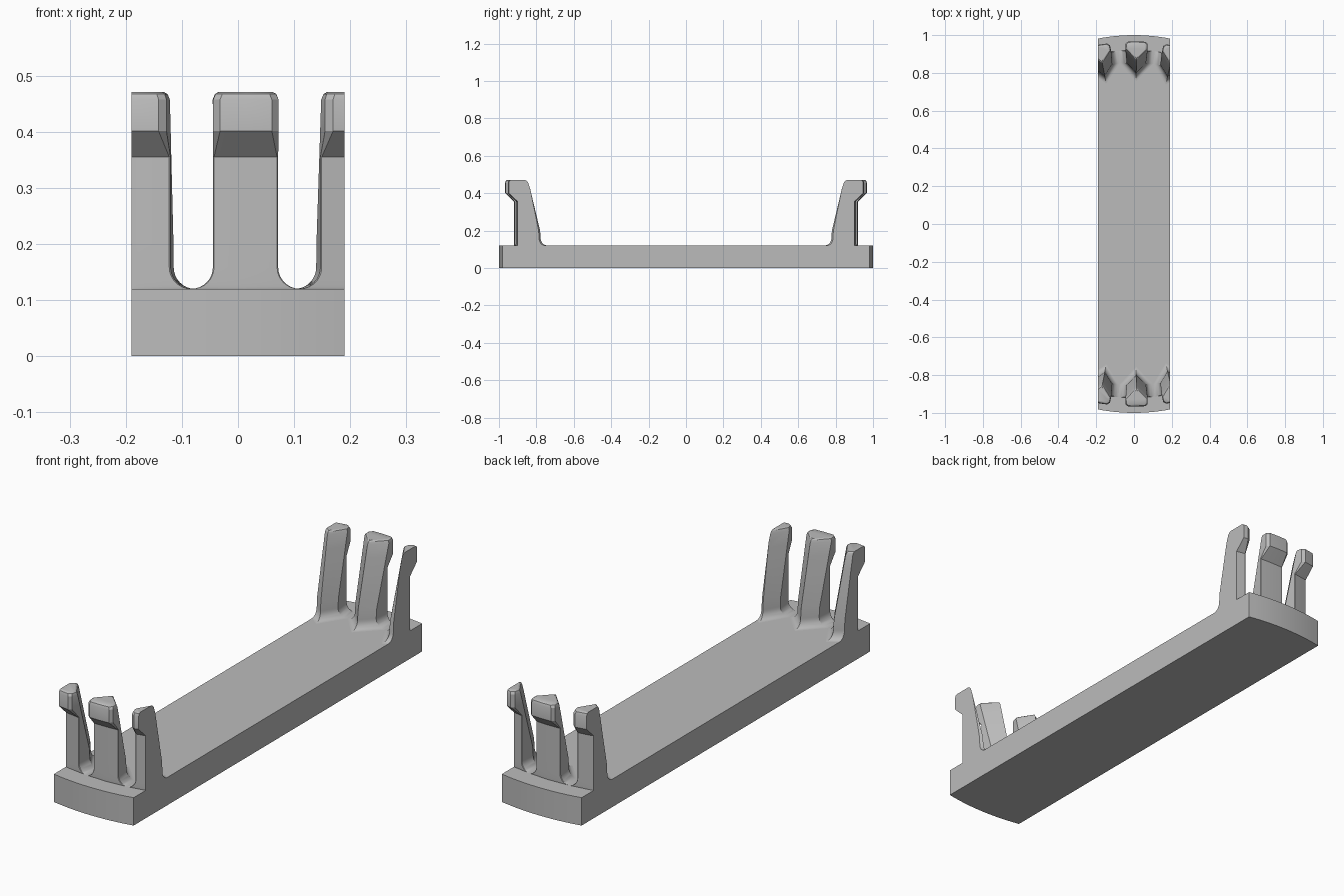
import bpy, bmesh
from math import sin, cos, tan, radians, sqrt
from mathutils import Vector

cube = bpy.data.objects.get("Cube")
if cube:
    bpy.data.objects.remove(cube, do_unlink=True)

HALF = 0.19            # half width of the strip
FLOOR = 0.12           # top of the base plate
SLOT = 0.0385          # slot radius between clips
PITCH = radians(12)    # clip spacing round the ring
OFFSET = radians(0.84)
SHANK, BARB = 0.92, 0.967

grey = bpy.data.materials.new("Plain grey")
grey.use_nodes = True
grey.diffuse_color = (0.5, 0.5, 0.5, 1)
grey.node_tree.nodes["Principled BSDF"].inputs["Base Color"].default_value = (0.5, 0.5, 0.5, 1)


def finish(bm, name):
    bmesh.ops.recalc_face_normals(bm, faces=bm.faces)
    mesh = bpy.data.meshes.new(name)
    bm.to_mesh(mesh)
    bm.free()
    obj = bpy.data.objects.new(name, mesh)
    mesh.materials.append(grey)
    bpy.context.collection.objects.link(obj)
    bpy.ops.object.select_all(action='DESELECT')
    bpy.context.view_layer.objects.active = obj
    obj.select_set(True)
    bpy.ops.object.shade_smooth_by_angle(angle=radians(28))
    return obj


# Base plate: strip with arced ends
bm = bmesh.new()
xs = [HALF * (i / 6 - 1) for i in range(13)]
outline = [(x, -sqrt(1 - x * x)) for x in xs] + [(x, sqrt(1 - x * x)) for x in reversed(xs)]
face = bm.faces.new([bm.verts.new((x, y, 0)) for x, y in outline])
top = bmesh.ops.extrude_face_region(bm, geom=[face])["geom"]
bmesh.ops.translate(bm, vec=(0, 0, FLOOR),
                    verts=[v for v in top if isinstance(v, bmesh.types.BMVert)])
finish(bm, "base_plate")


def section(tip, outer, slot, chamfer, inset):
    """Plan outline of a clip: wedge inside, flat sides, curved outside."""
    t, k = tan(PITCH / 2), 1.05
    tip += inset
    w = (tip * t - slot - inset) / (1 - k * t)
    wide = SHANK * t - slot - inset
    end = sqrt((outer - inset) ** 2 - wide ** 2)
    half = [(tip + k * w, w), (end - chamfer, wide), (end, wide - chamfer)]
    return ([(tip, 0)] + half + [(outer - inset, 0)]
            + [(u, -v) for u, v in reversed(half)])


# Levels: height, inner ridge, outer radius, slot half width, corner chamfer, inset
levels = []
for i in range(9):
    a = radians(90) * i / 8
    levels.append((FLOOR + SLOT * (1 - cos(a)), 0.757 + 0.04 * sin(a), SHANK, SLOT * sin(a), 0.002, 0))
levels += [
    (0.20, 0.80, SHANK, SLOT, 0.002, 0),
    (0.355, 0.838, SHANK, SLOT, 0.002, 0),
    (0.401, 0.849, BARB, SLOT, 0.012, 0),
    (0.457, 0.863, BARB, SLOT, 0.012, 0),
    (0.467, 0.865, BARB, SLOT, 0.012, 0.004),
    (0.471, 0.866, BARB, SLOT, 0.012, 0.011),
]


def clip(name, angle, side):
    bm = bmesh.new()
    rings = []
    for z, tip, outer, slot, chamfer, inset in levels:
        rings.append([bm.verts.new((u * sin(angle) + v * cos(angle),
                                    side * (u * cos(angle) - v * sin(angle)), z))
                      for u, v in section(tip, outer, slot, chamfer, inset)])
    for low, high in zip(rings, rings[1:]):
        for i in range(len(low)):
            j = (i + 1) % len(low)
            bm.faces.new((low[i], low[j], high[j], high[i]))
    bm.faces.new(rings[0])
    bm.faces.new(rings[-1])
    # Trim flush with the long sides of the strip
    for sx in (-1, 1):
        cut = bmesh.ops.bisect_plane(bm, geom=bm.verts[:] + bm.edges[:] + bm.faces[:],
                                     plane_co=Vector((sx * HALF, 0, 0)),
                                     plane_no=Vector((sx, 0, 0)), clear_outer=True)["geom_cut"]
        edges = [e for e in cut if isinstance(e, bmesh.types.BMEdge)]
        if edges:
            bmesh.ops.edgeloop_fill(bm, edges=edges)
    finish(bm, name)


# Snap clips at both ends
for end, side in (("front", -1), ("back", 1)):
    for n, where in ((-1, "right"), (0, "middle"), (1, "left")):
        clip(f"{end}_{where}_clip", OFFSET + n * PITCH, side)
